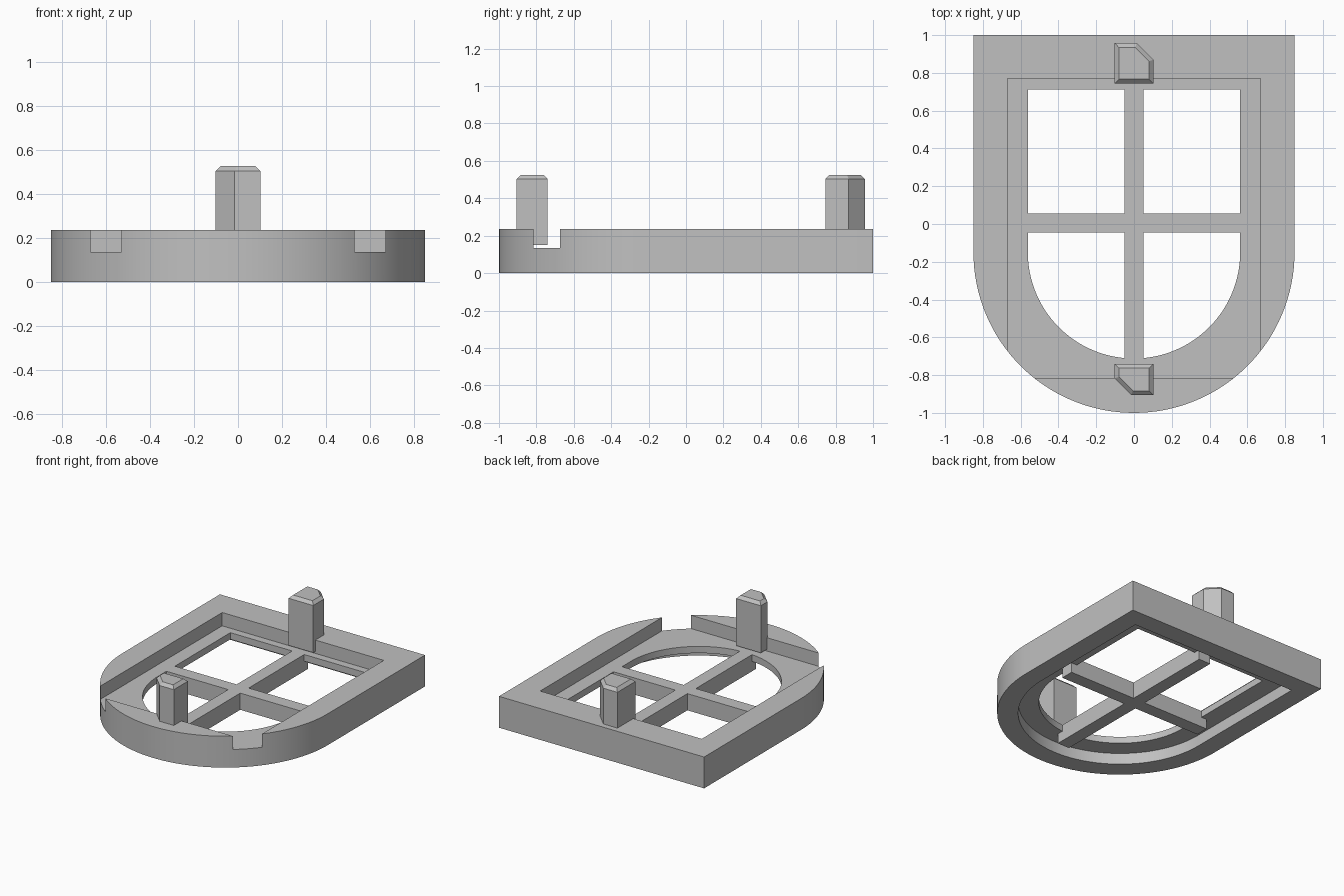
import bpy
import bmesh
import math

default = bpy.data.objects.get("Cube")
if default:
    bpy.data.objects.remove(default, do_unlink=True)

grey = bpy.data.materials.new("light grey plastic")
grey.use_nodes = True
GREY = (0.53, 0.53, 0.53, 1.0)
grey.diffuse_color = GREY
grey.node_tree.nodes["Principled BSDF"].inputs["Base Color"].default_value = GREY


def arch(offset):
    """Outline with a square back and a half-round front, moved inward."""
    r = 0.85 - offset
    pts = [(r, 1 - offset), (-r, 1 - offset)]
    steps = 64
    for i in range(steps + 1):
        a = math.pi + math.pi * i / steps
        pts.append((r * math.cos(a), -0.15 + r * math.sin(a)))
    return pts


def rect(x0, x1, y0, y1):
    return [(x0, y0), (x1, y0), (x1, y1), (x0, y1)]


def prism(name, outline, z0, z1):
    bm = bmesh.new()
    face = bm.faces.new([bm.verts.new((x, y, z0)) for x, y in outline])
    top = bmesh.ops.extrude_face_region(bm, geom=[face])["geom"]
    for v in top:
        if isinstance(v, bmesh.types.BMVert):
            v.co.z = z1
    bmesh.ops.recalc_face_normals(bm, faces=bm.faces)
    mesh = bpy.data.meshes.new(name)
    bm.to_mesh(mesh)
    bm.free()
    mesh.materials.append(grey)
    obj = bpy.data.objects.new(name, mesh)
    bpy.context.collection.objects.link(obj)
    return obj


def activate(obj):
    bpy.ops.object.select_all(action='DESELECT')
    obj.select_set(True)
    bpy.context.view_layer.objects.active = obj


def combine(target, other, operation):
    mod = target.modifiers.new("cut", 'BOOLEAN')
    mod.operation = operation
    mod.solver = 'EXACT'
    mod.object = other
    activate(target)
    bpy.ops.object.modifier_apply(modifier=mod.name)
    bpy.data.objects.remove(other, do_unlink=True)


def peg(name, outline):
    """Post with one clipped corner and a bevelled top."""
    obj = prism(name, outline, 0.15, 0.525)
    bm = bmesh.new()
    bm.from_mesh(obj.data)
    rim = [e for e in bm.edges if all(v.co.z > 0.5 for v in e.verts)]
    bmesh.ops.bevel(bm, geom=rim, offset=0.022, segments=1, affect='EDGES')
    bm.to_mesh(obj.data)
    bm.free()
    return obj


# Arched frame: top pocket, underside pocket and window opening
FLOOR_TOP, FLOOR_BOTTOM, HEIGHT = 0.135, 0.085, 0.235
frame = prism("window_frame", arch(0), 0, HEIGHT)
combine(frame, prism("top_pocket", rect(-0.67, 0.67, -0.815, 0.77), FLOOR_TOP, 0.4), 'DIFFERENCE')
combine(frame, prism("underside_pocket", arch(0.145), -0.2, FLOOR_BOTTOM), 'DIFFERENCE')
combine(frame, prism("opening", arch(0.288), -0.3, 0.5), 'DIFFERENCE')

# Crossed glazing bars
bars = prism("long_bar", rect(-0.05, 0.05, -0.76, 0.76), 0.01, FLOOR_TOP)
combine(bars, prism("cross_bar", rect(-0.61, 0.61, -0.045, 0.055), 0.01, FLOOR_TOP), 'UNION')
combine(frame, bars, 'UNION')
activate(frame)
bpy.ops.object.shade_smooth_by_angle(angle=math.radians(30))

# Locating pegs
peg("back_peg", [(-0.102, 0.745), (0.102, 0.745), (0.102, 0.87),
                 (0.015, 0.957), (-0.102, 0.957)])
peg("front_peg", [(-0.102, -0.74), (-0.102, -0.818), (-0.015, -0.905),
                  (0.102, -0.905), (0.102, -0.74)])
